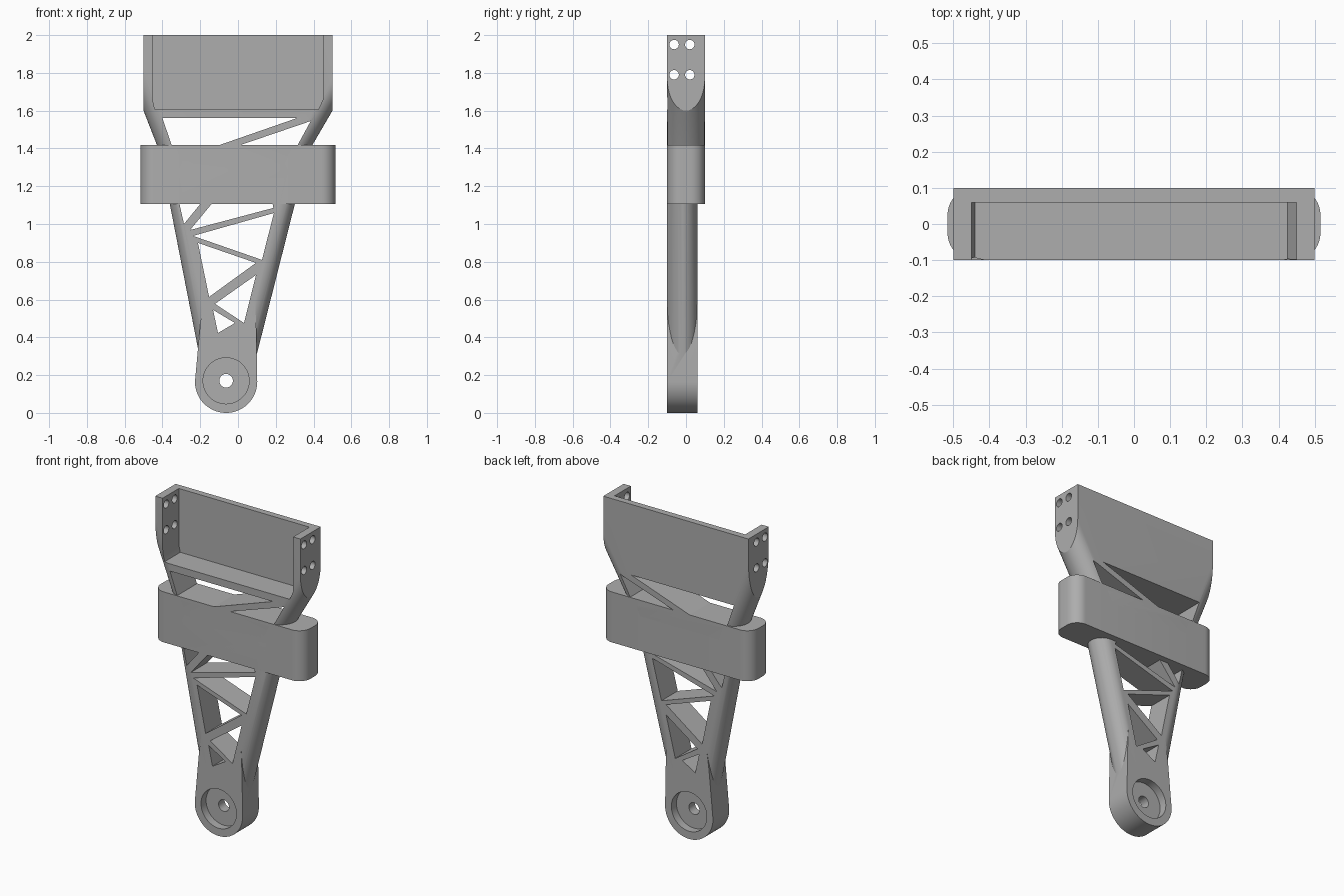
import bpy, bmesh
from math import sin, cos, pi, radians
from mathutils import Matrix

if "Cube" in bpy.data.objects:
    bpy.data.objects.remove(bpy.data.objects["Cube"], do_unlink=True)

grey = bpy.data.materials.new("plain_grey")
grey.use_nodes = True
colour = (0.42, 0.42, 0.42, 1)
grey.diffuse_color = colour
grey.node_tree.nodes["Principled BSDF"].inputs["Base Color"].default_value = colour

FRONT, BACK = -0.10, 0.06          # thickness of the lower arm
HUB_X, HUB_Z, HUB_R = -0.063, 0.165, 0.165


def finish(name, bm):
    bmesh.ops.recalc_face_normals(bm, faces=bm.faces)
    mesh = bpy.data.meshes.new(name)
    bm.to_mesh(mesh)
    bm.free()
    mesh.materials.append(grey)
    obj = bpy.data.objects.new(name, mesh)
    bpy.context.collection.objects.link(obj)
    return obj


def bridge(bm, rings):
    """Skin a list of equal point rings and cap both ends."""
    rows = [[bm.verts.new(p) for p in ring] for ring in rings]
    n = len(rows[0])
    for a, b in zip(rows, rows[1:]):
        for i in range(n):
            j = (i + 1) % n
            bm.faces.new((a[i], a[j], b[j], b[i]))
    bm.faces.new(rows[0])
    bm.faces.new(rows[-1])


def prism(bm, outline, y0, y1):
    bridge(bm, [[(x, y, z) for x, z in outline] for y in (y0, y1)])


def disc(x, z, r, n=48):
    return [(x + r * cos(2 * pi * i / n), z + r * sin(2 * pi * i / n)) for i in range(n)]


def stadium(xl, xr, y0, y1, z, n=20):
    """Horizontal section with fully rounded ends."""
    r, yc = (y1 - y0) / 2, (y0 + y1) / 2
    ring = []
    for cx, start in ((xr - r, -pi / 2), (xl + r, pi / 2)):
        for i in range(n + 1):
            a = start + pi * i / n
            ring.append((cx + r * cos(a), yc + r * sin(a), z))
    return ring


def boolean(target, tool, operation):
    mod = target.modifiers.new(operation, 'BOOLEAN')
    mod.operation, mod.object, mod.solver = operation, tool, 'EXACT'
    tool.hide_render = True
    bpy.context.view_layer.objects.active = target
    bpy.ops.object.modifier_apply(modifier=mod.name)
    bpy.data.objects.remove(tool, do_unlink=True)


def smooth(obj, angle):
    bpy.ops.object.select_all(action='DESELECT')
    obj.select_set(True)
    bpy.context.view_layer.objects.active = obj
    bpy.ops.object.shade_smooth_by_angle(angle=radians(angle))


# Tapered arm with rounded edges, flaring into the flat-sided bracket
bm = bmesh.new()
bridge(bm, [
    stadium(-0.204, 0.097, FRONT, BACK, 0.30),
    stadium(-0.395, 0.345, FRONT, BACK, 1.28),
    stadium(-0.395, 0.345, FRONT, 0.10, 1.32),
    stadium(-0.43, 0.395, FRONT, 0.10, 1.42),
    stadium(-0.656, 0.733, FRONT, 0.10, 2.0),
])
for side in (-1, 1):
    cut = bmesh.ops.bisect_plane(
        bm, geom=bm.verts[:] + bm.edges[:] + bm.faces[:], dist=1e-5,
        plane_co=(0.5 * side, 0, 0), plane_no=(side, 0, 0), clear_outer=True)
    rim = [e for e in cut["geom_cut"] if isinstance(e, bmesh.types.BMEdge)]
    bmesh.ops.edgeloop_fill(bm, edges=[e for e in rim if e.is_boundary])
arm = finish("truss_arm_and_bracket", bm)

# Flat-sided neck and round hub at the foot
bm = bmesh.new()
half = [(HUB_X + HUB_R * cos(a), HUB_Z + HUB_R * sin(a))
        for a in (pi + pi * i / 32 for i in range(33))]
prism(bm, half + [(0.097, 0.44), (0.09, 0.62), (-0.18, 0.62), (-0.20, 0.47)], FRONT, BACK)
boolean(arm, finish("hub_neck", bm), 'UNION')

# Truss windows, hub bore and open pocket of the bracket
windows = [
    [(-0.40, 1.56), (0.31, 1.56), (-0.15, 1.40), (-0.345, 1.40)],
    [(0.385, 1.545), (0.306, 1.40), (-0.04, 1.40)],
    [(-0.315, 1.13), (-0.18, 1.13), (-0.286, 1.0)],
    [(-0.12, 1.13), (0.18, 1.13), (0.187, 1.085), (-0.254, 0.968)],
    [(-0.238, 0.937), (0.19, 1.058), (0.127, 0.81)],
    [(-0.212, 0.90), (0.095, 0.794), (-0.153, 0.614)],
    [(0.095, 0.73), (0.032, 0.476), (-0.122, 0.577)],
    [(-0.132, 0.545), (-0.016, 0.476), (-0.106, 0.423)],
]
bm = bmesh.new()
for outline in windows + [disc(HUB_X, HUB_Z + 0.005, 0.036)]:
    prism(bm, outline, -0.3, 0.3)
prism(bm, [(-0.45, 2.2), (-0.45, 1.65), (-0.44, 1.605),
           (0.425, 1.605), (0.45, 1.66), (0.45, 2.2)], -0.3, 0.06)
boolean(arm, finish("window_cutter", bm), 'DIFFERENCE')

# Bearing recesses on both hub faces, bolt holes through the bracket cheeks
bm = bmesh.new()
recess = disc(HUB_X, HUB_Z + 0.005, 0.122)
prism(bm, recess, -0.3, FRONT + 0.05)
prism(bm, recess, BACK - 0.05, 0.3)
for y in (-0.063, 0.02):
    for z in (1.79, 1.95):
        for side in (-1, 1):
            bmesh.ops.create_cone(
                bm, cap_ends=True, segments=24, radius1=0.025, radius2=0.025, depth=0.2,
                matrix=Matrix.Translation((0.5 * side, y, z)) @ Matrix.Rotation(pi / 2, 4, 'Y'))
boolean(arm, finish("hole_cutter", bm), 'DIFFERENCE')
smooth(arm, 16)

# Solid cross block with rounded vertical corners
bm = bmesh.new()
bmesh.ops.create_cube(bm, size=1, matrix=Matrix.Translation((0, 0, 1.262))
                      @ Matrix.Diagonal((1.032, 0.2, 0.314, 1)))
upright = [e for e in bm.edges if abs(e.verts[0].co.z - e.verts[1].co.z) > 0.1]
bmesh.ops.bevel(bm, geom=upright, offset=0.075, segments=10, profile=0.5, affect='EDGES')
smooth(finish("cross_block", bm), 30)
